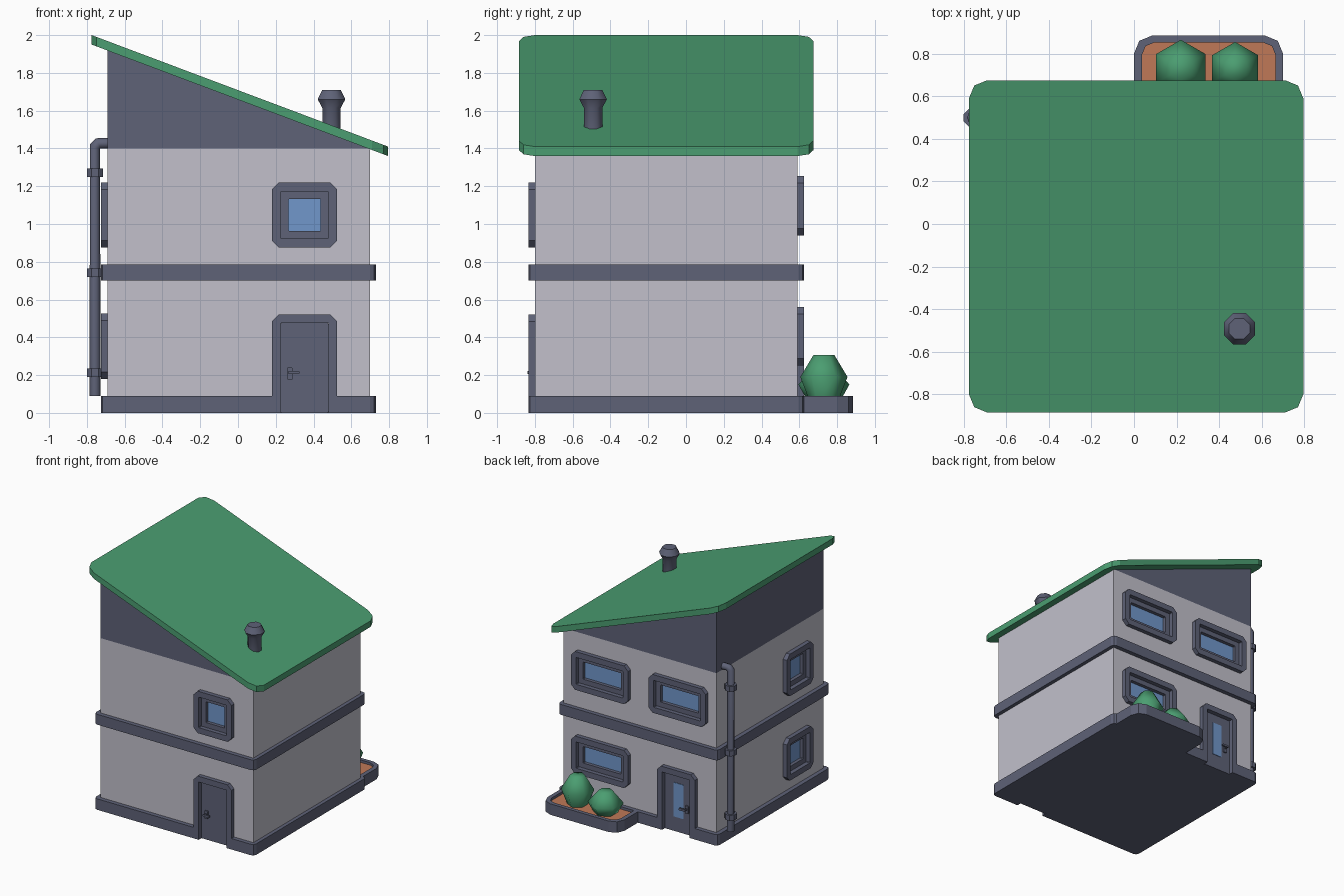
import bpy, bmesh, math
from mathutils import Matrix, Vector

if "Cube" in bpy.data.objects:
    bpy.data.objects.remove(bpy.data.objects["Cube"])


def mat(name, rgb):
    m = bpy.data.materials.new(name)
    m.diffuse_color = (*rgb, 1)
    m.use_nodes = True
    m.node_tree.nodes["Principled BSDF"].inputs["Base Color"].default_value = m.diffuse_color
    return m


WALL = mat("pale grey wall", (0.54, 0.53, 0.60))
DARK = mat("slate trim", (0.112, 0.122, 0.185))
GREEN = mat("leaf green", (0.07, 0.34, 0.165))
GLASS = mat("blue glass", (0.165, 0.31, 0.60))
SOIL = mat("terracotta soil", (0.53, 0.19, 0.095))


def finish(name, bm, m, matrix=None):
    if matrix:
        bm.transform(matrix)
    bmesh.ops.recalc_face_normals(bm, faces=bm.faces)
    me = bpy.data.meshes.new(name)
    bm.to_mesh(me)
    bm.free()
    me.materials.append(m)
    ob = bpy.data.objects.new(name, me)
    bpy.context.collection.objects.link(ob)
    return ob


def prism(name, pts, lo, hi, m, matrix=None):
    """Extrude a flat outline from lo to hi."""
    bm = bmesh.new()
    a = [bm.verts.new((*p, lo)) for p in pts]
    b = [bm.verts.new((*p, hi)) for p in pts]
    bm.faces.new(a)
    bm.faces.new(b)
    for i in range(len(pts)):
        j = (i + 1) % len(pts)
        bm.faces.new((a[i], a[j], b[j], b[i]))
    return finish(name, bm, m, matrix)


def ring(name, outer, inner, lo, hi, m, matrix=None):
    """Extruded outline with a hole; both outlines have equal point counts."""
    bm = bmesh.new()
    loops = [[bm.verts.new((*p, z)) for p in o]
             for o, z in ((outer, lo), (outer, hi), (inner, hi), (inner, lo))]
    n = len(outer)
    for k in range(4):
        a, b = loops[k], loops[(k + 1) % 4]
        for i in range(n):
            j = (i + 1) % n
            bm.faces.new((a[i], a[j], b[j], b[i]))
    return finish(name, bm, m, matrix)


def rounded(x0, x1, y0, y1, r, segs=2, front_r=None):
    """Rectangle with segmented round corners; front_r overrides the low-y pair."""
    f = r if front_r is None else front_r
    pts = []
    for sx, sy, start, q in ((1, 1, 0, r), (-1, 1, 90, r), (-1, -1, 180, f), (1, -1, 270, f)):
        cx = x1 - q if sx > 0 else x0 + q
        cy = y1 - q if sy > 0 else y0 + q
        for i in range(segs + 1):
            t = math.radians(start + 90 * i / segs)
            pts.append((cx + q * math.cos(t), cy + q * math.sin(t)))
    return pts


def lathe(name, profile, sides, start, centre, m, angle):
    bm = bmesh.new()
    rows = []
    for r, z in profile:
        rows.append([bm.verts.new((r * math.cos(start + math.tau * i / sides),
                                   r * math.sin(start + math.tau * i / sides), z))
                     for i in range(sides)])
    for a, b in zip(rows, rows[1:]):
        for i in range(sides):
            j = (i + 1) % sides
            bm.faces.new((a[i], a[j], b[j], b[i]))
    bm.faces.new(rows[0])
    bm.faces.new(rows[-1])
    ob = finish(name, bm, m, Matrix.Translation((*centre, 0)))
    bpy.ops.object.select_all(action='DESELECT')
    ob.select_set(True)
    bpy.context.view_layer.objects.active = ob
    bpy.ops.object.shade_smooth_by_angle(angle=math.radians(angle))
    return ob


def rect(u0, u1, v0, v1):
    return rounded(u0, u1, v0, v1, 0.004, 1)


# House extents and wall frames (u across, v up, n outward)
X0, X1, Y0, Y1 = -0.69, 0.70, -0.80, 0.59


def wall_frame(u, n, origin):
    u, n, v = Vector(u), Vector(n), Vector((0, 0, 1))
    return Matrix.Translation(origin) @ Matrix((u, v, n)).transposed().to_4x4()


def front(x): return wall_frame((1, 0, 0), (0, -1, 0), (x, Y0, 0))
def back(x): return wall_frame((-1, 0, 0), (0, 1, 0), (x, Y1, 0))
def left(y): return wall_frame((0, -1, 0), (-1, 0, 0), (X0, y, 0))


# Walls, plinth, floor band
walls = prism("walls", [(X0, Y0), (X1, Y0), (X1, Y1), (X0, Y1)], 0.02, 1.4, WALL)
band = rounded(-0.725, 0.73, -0.835, 0.625, 0.03)
plinth = prism("plinth", band, 0, 0.09, DARK)
prism("floor_band", band, 0.70, 0.785, DARK)

# Gable under the sloping roof
prism("gable", [(X0, 1.4), (X1, 1.4), (X1, 1.405), (X0, 1.935)], -Y1, -Y0, DARK,
      Matrix.Rotation(math.pi / 2, 4, 'X'))

# Roof slab, sheared to the slope
roof = prism("roof", rounded(-0.775, 0.795, -0.885, 0.675, 0.085), -0.05, 0, GREEN)
for v in roof.data.vertices:
    v.co.z += 2.0 - 0.376 * (v.co.x + 0.775)

cutters = []


def cutter(w, v0, v1, depth, matrix):
    h = w / 2
    cutters.append(prism("opening_cutter", [(-h, v0), (h, v0), (h, v1), (-h, v1)],
                         depth, 0.1, DARK, matrix))


def window(name, w, v0, v1, matrix):
    h, t, g = w / 2, 0.047, 0.087
    cutter(w - 0.04, v0 + 0.02, v1 - 0.02, -0.035, matrix)
    mid = rect(-h + t, h - t, v0 + t, v1 - t)
    ring(name + "_frame", rounded(-h, h, v0, v1, 0.037, 1), mid, -0.035, 0.035, DARK, matrix)
    pane = rect(-h + g, h - g, v0 + g, v1 - g)
    ring(name + "_sash", mid, pane, -0.035, 0.0, DARK, matrix)
    prism(name + "_glass", mid, -0.036, -0.028, GLASS, matrix)


def door(name, side, matrix, glazed):
    h, top, c, t = 0.1725, 0.522, 0.037, 0.047
    i = h - t
    cutter(2 * i + 0.004, -0.1, top - t + 0.002, -0.012, matrix)
    prism(name + "_frame", [(-h, 0), (-h, top - c), (-h + c, top), (h - c, top), (h, top - c),
                            (h, 0), (i, 0), (i, top - t), (-i, top - t), (-i, 0)],
          -0.012, 0.035, DARK, matrix)
    prism(name + "_panel", rect(-i, i, 0, top - t), -0.014, -0.002, DARK, matrix)
    if glazed:
        prism(name + "_glass", rect(-0.045, 0.045, 0.12, 0.40), -0.004, 0.002, GLASS, matrix)
    # handle: plate, stem, lever pointing to the middle of the door
    u = 0.0775 * side
    prism(name + "_plate", rect(u - 0.015, u + 0.015, 0.175, 0.24), -0.005, 0.008, DARK, matrix)
    prism(name + "_stem", rect(u - 0.007, u + 0.007, 0.205, 0.22), 0, 0.04, DARK, matrix)
    a, b = sorted((u + 0.01 * side, u - 0.05 * side))
    prism(name + "_lever", rect(a, b, 0.205, 0.222), 0.026, 0.04, DARK, matrix)


# Windows and doors
window("front_window", 0.345, 0.875, 1.22, front(0.3525))
window("left_upper_window", 0.345, 0.875, 1.22, left(-0.45))
window("left_lower_window", 0.345, 0.18, 0.525, left(-0.45))
window("back_upper_window_a", 0.52, 0.94, 1.255, back(0.35))
window("back_upper_window_b", 0.52, 0.94, 1.255, back(-0.355))
window("back_lower_window", 0.52, 0.25, 0.56, back(0.35))
door("front_door", -1, front(0.3525), False)
door("back_door", 1, back(-0.345), True)

# Cut the openings out of the walls and plinth
for c in cutters:
    c.hide_render = True
    c.hide_set(True)
    c.display_type = 'WIRE'
    for target in (walls, plinth):
        mod = target.modifiers.new("opening", 'BOOLEAN')
        mod.operation = 'DIFFERENCE'
        mod.solver = 'EXACT'
        mod.object = c

# Drainpipe with an elbow into the gable, and three clamps
cu = bpy.data.curves.new("drainpipe", 'CURVE')
cu.dimensions = '3D'
cu.bevel_depth = 0.029
cu.bevel_resolution = 2
cu.use_fill_caps = True
sp = cu.splines.new('POLY')
path = [(-0.757, 0.09), (-0.757, 1.41), (-0.74, 1.427), (-0.67, 1.427)]
sp.points.add(len(path) - 1)
for p, (x, z) in zip(sp.points, path):
    p.co = (x, 0.5, z, 1)
cu.materials.append(DARK)
bpy.context.collection.objects.link(bpy.data.objects.new("drainpipe", cu))
for i, z in enumerate((0.19, 0.72, 1.25)):
    lathe("pipe_clamp_%d" % (i + 1), [(0.046, z), (0.046, z + 0.045)], 8, math.pi / 8,
          (-0.757, 0.5), DARK, 30)

# Chimney
lathe("chimney", [(0.053, 1.45), (0.053, 1.615), (0.079, 1.66), (0.053, 1.71)], 8, math.pi / 8,
      (0.495, -0.492), DARK, 50)

# Planter with soil and two bushes
ring("planter_rim", rounded(0.0, 0.70, 0.60, 0.885, 0.085, 2, 0.004),
     rounded(0.037, 0.665, 0.622, 0.853, 0.06, 2, 0.004), 0, 0.09, DARK)
bed = rounded(0.02, 0.68, 0.61, 0.87, 0.07, 2, 0.004)
prism("planter_base", bed, 0.0, 0.06, DARK)
prism("planter_soil", bed, 0.06, 0.07, SOIL)
lathe("bush_short", [(0.085, 0.06), (0.135, 0.15), (0.055, 0.245)], 6, math.pi / 2,
      (0.22, 0.73), GREEN, 65)
lathe("bush_tall", [(0.075, 0.06), (0.125, 0.19), (0.055, 0.307)], 6, math.pi / 2,
      (0.475, 0.73), GREEN, 65)
